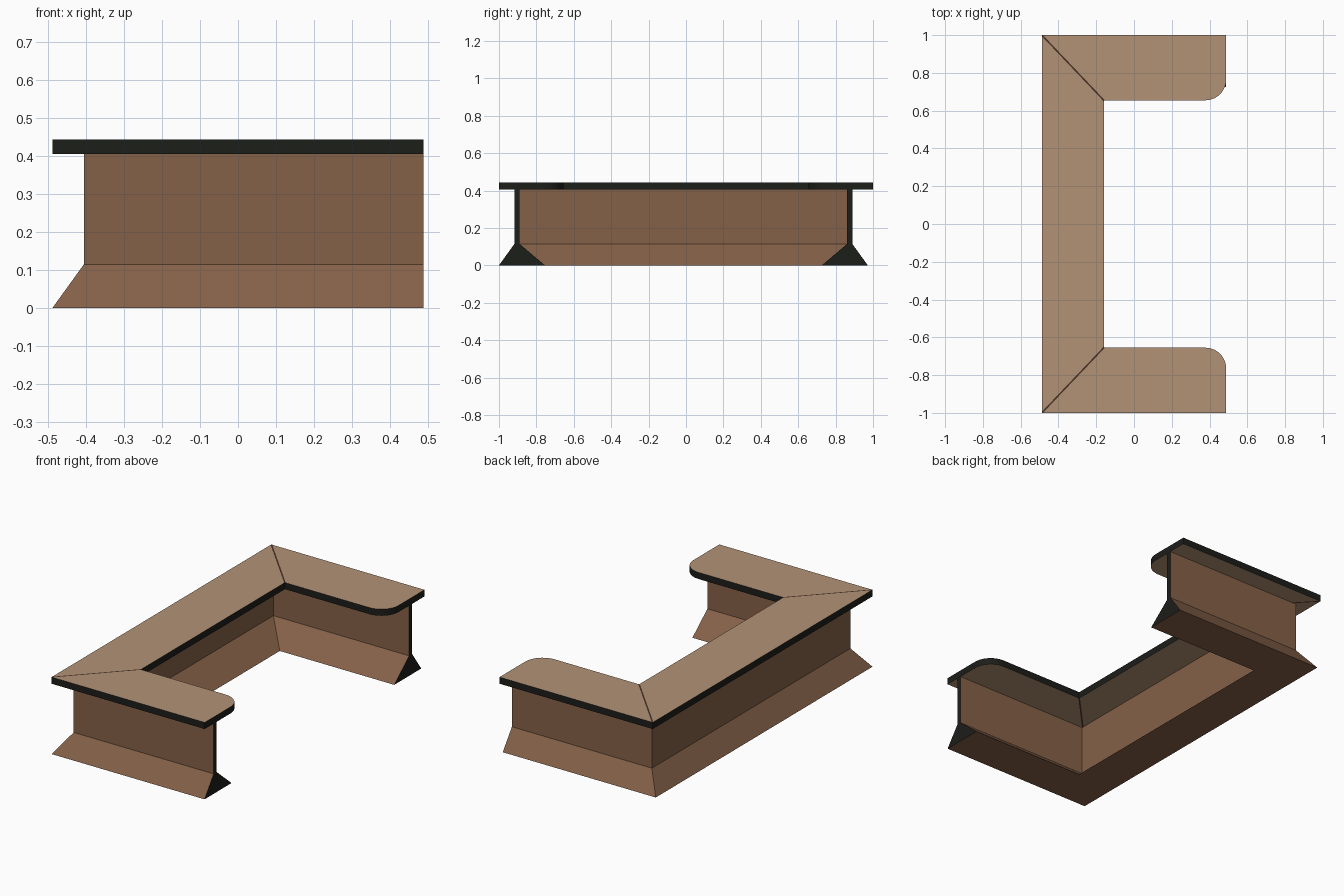
import bpy, bmesh
from math import sin, cos, pi

if "Cube" in bpy.data.objects:
    bpy.data.objects.remove(bpy.data.objects["Cube"])


def mat(name, rgb):
    m = bpy.data.materials.new(name)
    m.diffuse_color = (*rgb, 1)
    m.use_nodes = True
    m.node_tree.nodes["Principled BSDF"].inputs["Base Color"].default_value = m.diffuse_color
    return m


tan = mat("tan_top", (0.45, 0.29, 0.18))
seam = mat("seam_brown", (0.07, 0.035, 0.022))
dark = mat("dark_trim", (0.012, 0.013, 0.01))
brown = mat("brown_panel", (0.235, 0.12, 0.065))


def add(name, bm, mats):
    bmesh.ops.recalc_face_normals(bm, faces=bm.faces[:])
    me = bpy.data.meshes.new(name)
    bm.to_mesh(me)
    bm.free()
    for m in mats:
        me.materials.append(m)
    ob = bpy.data.objects.new(name, me)
    bpy.context.collection.objects.link(ob)
    return ob


# Counter wall: one section swept around the U, d measured inward
X0, X1, Y0, Y1 = -0.488, 0.487, -1.0, 0.972
section = [(0, 0), (0.083, 0.115), (0.083, 0.405),
           (0.11, 0.405), (0.11, 0.115), (0.246, 0)]
bm = bmesh.new()
rings = []
for corner in (lambda d: (X1, Y0 + d), lambda d: (X0 + d, Y0 + d),
               lambda d: (X0 + d, Y1 - d), lambda d: (X1, Y1 - d)):
    rings.append([bm.verts.new((*corner(d), z)) for d, z in section])
n = len(section)
for a, b in zip(rings, rings[1:]):
    for i in range(n):
        j = (i + 1) % n
        bm.faces.new((a[i], a[j], b[j], b[i]))
# Dark end caps
for r in (rings[0], rings[-1]):
    bm.faces.new(r).material_index = 1
add("counter_wall", bm, [brown, dark])

# Countertop: three mitred boards with thin seams, one rounded corner per arm
XO, XI, YO, YI, X2 = -0.488, -0.16, 1.0, 0.655, 0.488
W, R, T = 0.006, 0.11, 0.038
bm = bmesh.new()


def poly(pts, slot):
    f = bm.faces.new([bm.verts.new((x, y, 0.443)) for x, y in pts])
    f.material_index = slot


for s in (-1, 1):
    arc = [(X2 - R + R * sin(t), YI + R - R * cos(t))
           for t in (pi / 2 * i / 12 for i in range(13))]
    arm = [(XO + W, YO), (XI + W, YI)] + arc + [(X2, YO)]
    mitre = [(XO, YO - W), (XI, YI - W), (XI, YI),
             (XI + W, YI), (XO + W, YO), (XO, YO)]
    poly([(x, s * y) for x, y in arm], 0)
    poly([(x, s * y) for x, y in mitre], 1)
poly([(XO, -YO + W), (XI, -YI + W), (XI, YI - W), (XO, YO - W)], 0)
bmesh.ops.remove_doubles(bm, verts=bm.verts[:], dist=1e-4)
for f in bm.faces:
    f.normal_update()
top = add("countertop", bm, [tan, seam, dark])
if top.data.polygons[0].normal.z < 0:
    top.data.flip_normals()
sol = top.modifiers.new("thickness", 'SOLIDIFY')
sol.thickness = T
sol.offset = -1
sol.material_offset_rim = 2
